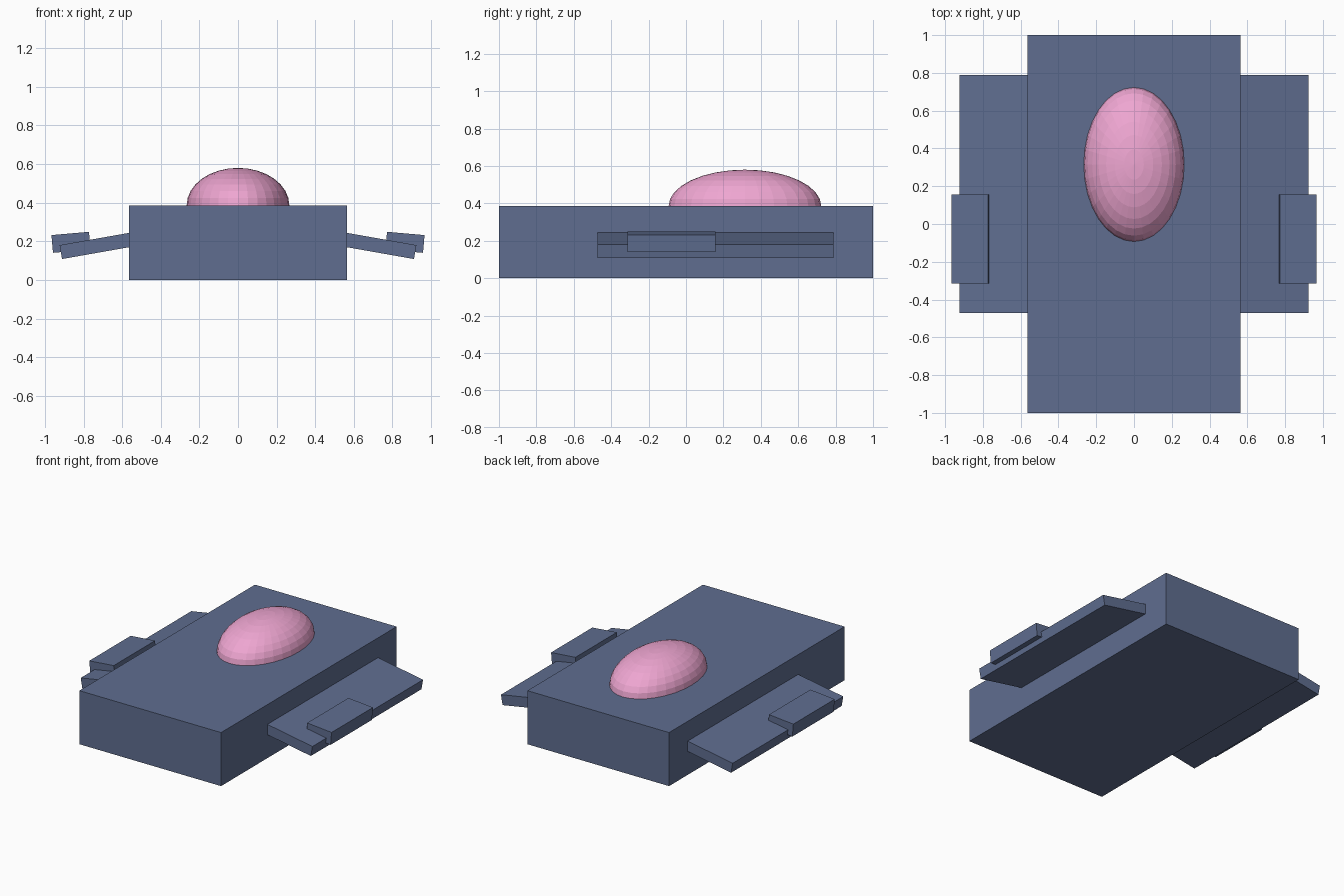
import bpy
from math import radians, sin, cos

if "Cube" in bpy.data.objects:
    bpy.data.objects.remove(bpy.data.objects["Cube"])


def material(name, rgb):
    m = bpy.data.materials.new(name)
    m.diffuse_color = (*rgb, 1)
    m.use_nodes = True
    m.node_tree.nodes["Principled BSDF"].inputs["Base Color"].default_value = m.diffuse_color
    return m


blue = material("slate_blue", (0.115, 0.155, 0.28))
pink = material("pink", (0.86, 0.38, 0.64))


def box(name, centre, size, tilt=0):
    bpy.ops.mesh.primitive_cube_add(size=1, location=centre, rotation=(0, tilt, 0))
    ob = bpy.context.object
    ob.name = name
    ob.scale = size
    bpy.ops.object.transform_apply(location=True, rotation=True, scale=True)
    ob.data.materials.append(blue)
    return ob


def side_plate(name, outer_top, length, thick, y0, y1, degrees):
    """Tilted plate placed by its outer top edge, mirrored to both sides."""
    a = radians(degrees)
    x = outer_top[0] - cos(a) * length / 2 - sin(a) * thick / 2
    z = outer_top[1] + sin(a) * length / 2 - cos(a) * thick / 2
    for side, s in (("right", 1), ("left", -1)):
        box(f"{name}_{side}", (s * x, (y0 + y1) / 2, z),
            (length, y1 - y0, thick), s * a)


# Main hull
box("hull", (0, 0, 0.193), (1.13, 2, 0.386))

# Drooping wings and the raised pads on their tips
side_plate("wing", (0.924, 0.18), 0.42, 0.073, -0.472, 0.788, 10)
side_plate("wing_pad", (0.966, 0.232), 0.195, 0.092, -0.314, 0.157, 5)

# Oval canopy half sunk into the hull
bpy.ops.mesh.primitive_uv_sphere_add(segments=32, ring_count=16, radius=1,
                                     location=(0, 0.315, 0.386))
canopy = bpy.context.object
canopy.name = "canopy"
canopy.scale = (0.266, 0.408, 0.194)
bpy.ops.object.transform_apply(location=True, rotation=True, scale=True)
canopy.data.materials.append(pink)
